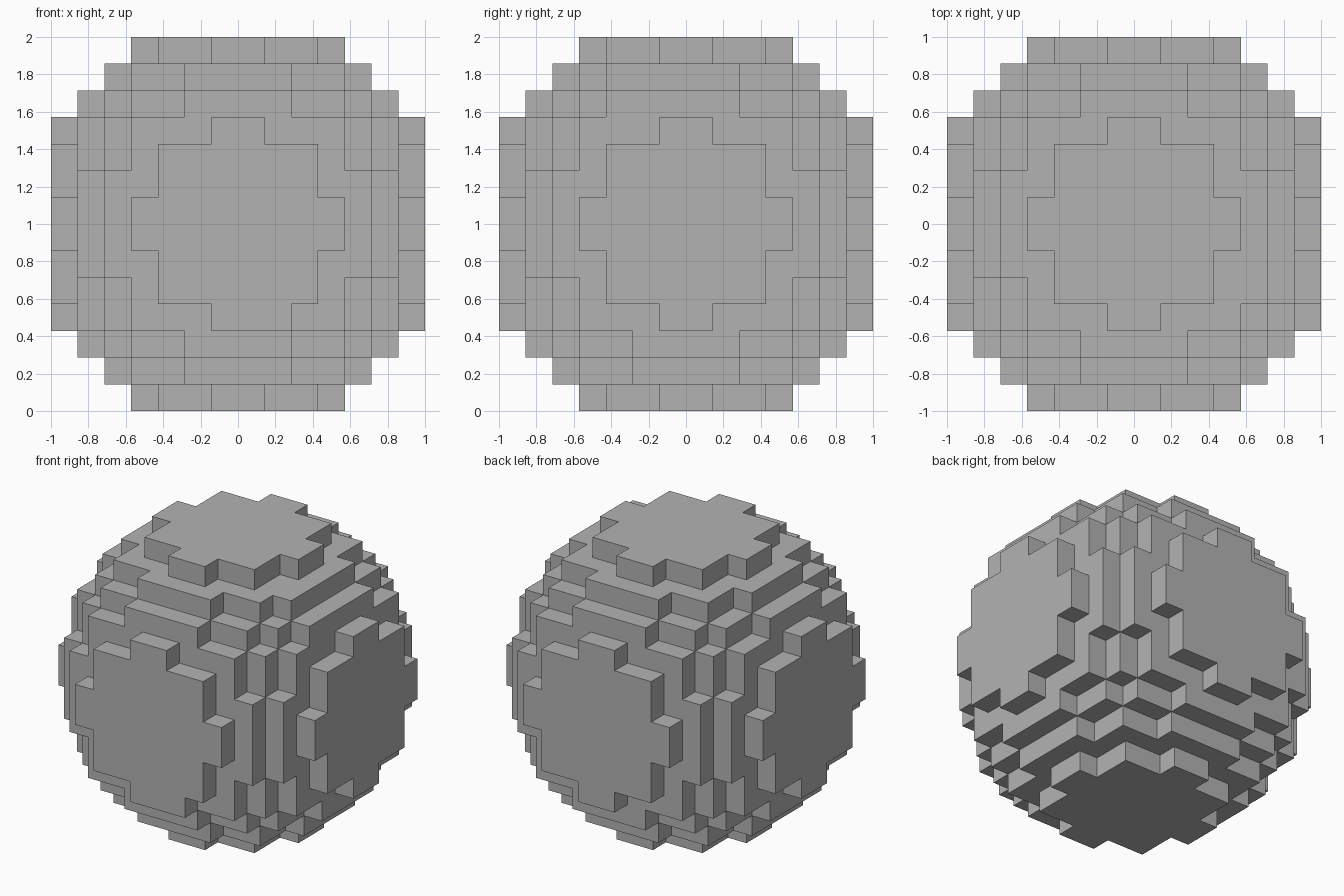
import bpy
import bmesh
from mathutils import Vector

# Remove the default cube only
cube = bpy.data.objects.get("Cube")
if cube:
    bpy.data.objects.remove(cube, do_unlink=True)

# Plain grey material
grey = bpy.data.materials.new("plain grey")
grey.use_nodes = True
colour = (0.45, 0.45, 0.45, 1.0)
grey.diffuse_color = colour
grey.node_tree.nodes["Principled BSDF"].inputs["Base Color"].default_value = colour

# Block grid: a ball of cells, 14 across
HALF = 7
CELL = 1.0 / HALF
RADIUS_SQUARED = 55.5
EXTRA = {(1, -7, -4), (5, -3, 4), (4, -3, 5)}  # stray cells on the rim


def filled(cell):
    return cell in EXTRA or sum((c + 0.5) ** 2 for c in cell) < RADIUS_SQUARED


span = range(-HALF, HALF)
cells = [(x, y, z) for x in span for y in span for z in span if filled((x, y, z))]

# Outer skin: one square wherever a filled cell meets an empty one
bm = bmesh.new()
corners = {}


def corner(point):
    key = tuple(round(c) for c in point)
    if key not in corners:
        corners[key] = bm.verts.new((Vector(key) + Vector((0, 0, HALF))) * CELL)
    return corners[key]


for cell in cells:
    middle = Vector(cell) + Vector((0.5, 0.5, 0.5))
    for axis in range(3):
        for sign in (-1, 1):
            step = Vector((0, 0, 0))
            step[axis] = sign
            if filled(tuple(round(c) for c in Vector(cell) + step)):
                continue
            u = Vector((0, 0, 0))
            u[(axis + 1) % 3] = 0.5
            v = step.cross(u)
            face_middle = middle + step * 0.5
            bm.faces.new([corner(face_middle + a * u + b * v)
                          for a, b in ((-1, -1), (1, -1), (1, 1), (-1, 1))])

# Merge the flat squares into large flat terraces
bmesh.ops.dissolve_limit(bm, angle_limit=0.01, verts=bm.verts, edges=bm.edges)
mesh = bpy.data.meshes.new("block_ball")
bm.to_mesh(mesh)
bm.free()
mesh.materials.append(grey)
ball = bpy.data.objects.new("block_ball", mesh)
bpy.context.collection.objects.link(ball)
